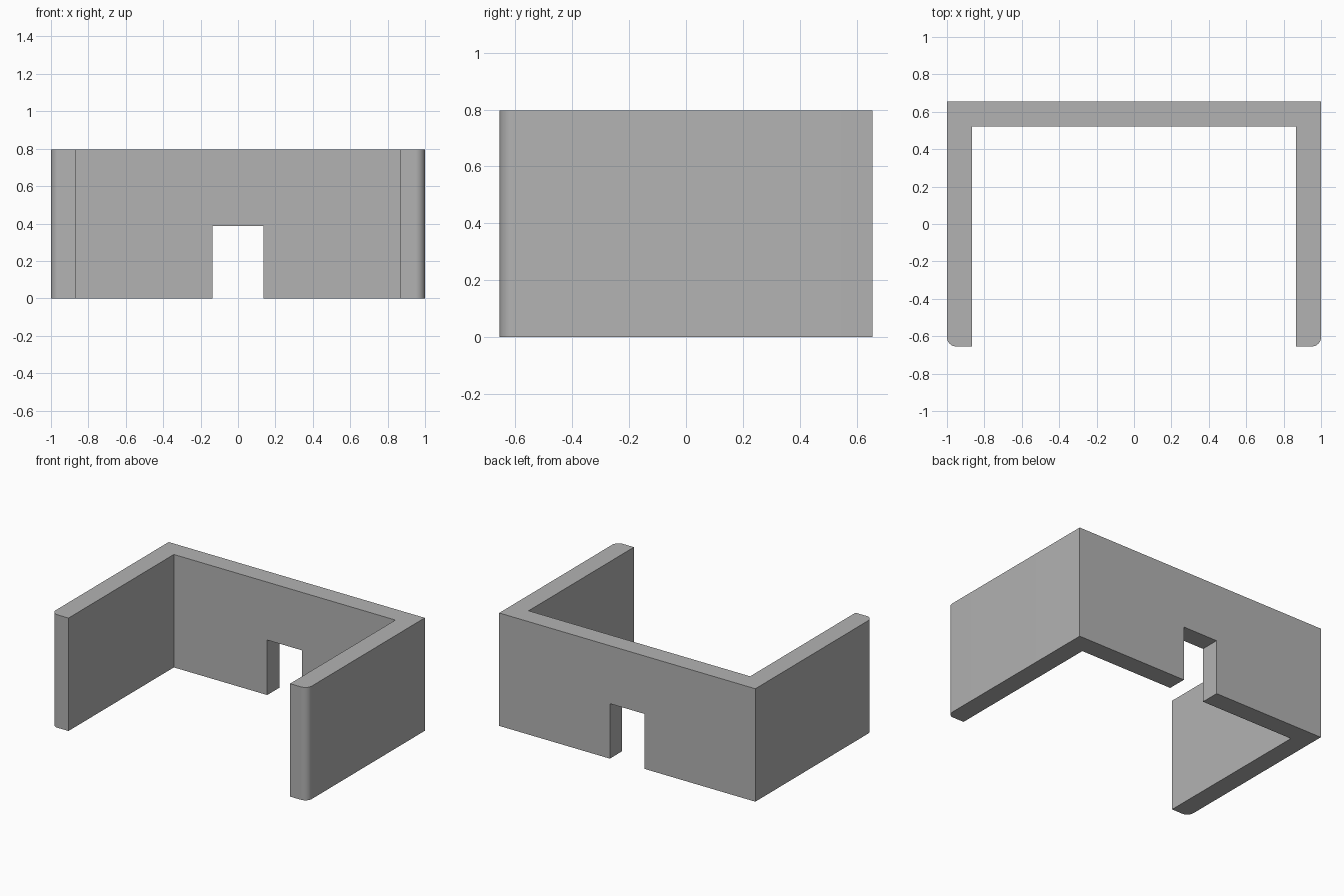
import bpy
import bmesh
from math import cos, sin, pi, radians

# Remove the default cube
cube = bpy.data.objects.get("Cube")
if cube:
    bpy.data.objects.remove(cube, do_unlink=True)

HALF_X, HALF_Y, HEIGHT = 1.0, 0.655, 0.797
WALL = 0.135
ROUND = 0.05
DOOR_HALF, DOOR_TOP = 0.136, 0.388

# Plain grey material
grey = bpy.data.materials.new("plain grey")
grey.use_nodes = True
colour = (0.45, 0.45, 0.45, 1)
grey.diffuse_color = colour
grey.node_tree.nodes["Principled BSDF"].inputs["Base Color"].default_value = colour


def extrude_outline(name, outline, bottom, top):
    """Make a closed prism from a plan outline."""
    bm = bmesh.new()
    face = bm.faces.new([bm.verts.new((x, y, bottom)) for x, y in outline])
    result = bmesh.ops.extrude_face_region(bm, geom=[face])
    verts = [v for v in result["geom"] if isinstance(v, bmesh.types.BMVert)]
    bmesh.ops.translate(bm, verts=verts, vec=(0, 0, top - bottom))
    bmesh.ops.recalc_face_normals(bm, faces=bm.faces)
    mesh = bpy.data.meshes.new(name)
    bm.to_mesh(mesh)
    bm.free()
    mesh.materials.append(grey)
    obj = bpy.data.objects.new(name, mesh)
    bpy.context.collection.objects.link(obj)
    return obj


# Half of the U-shaped plan, with a rounded outer front corner
STEPS = 10
half = [(HALF_X - WALL, HALF_Y - WALL), (HALF_X - WALL, -HALF_Y)]
for i in range(STEPS + 1):
    a = -pi / 2 + i / STEPS * pi / 2
    half.append((HALF_X - ROUND + ROUND * cos(a), -HALF_Y + ROUND + ROUND * sin(a)))
half.append((HALF_X, HALF_Y))

# Mirror the half plan and raise the walls
outline = half + [(-x, y) for x, y in reversed(half)]
walls = extrude_outline("u_shaped_walls", outline, 0, HEIGHT)

# Cut the doorway through the back wall
door_plan = [(-DOOR_HALF, 0), (DOOR_HALF, 0), (DOOR_HALF, 1), (-DOOR_HALF, 1)]
cutter = extrude_outline("doorway_cutter", door_plan, -0.2, DOOR_TOP)
cutter.hide_render = True
cut = walls.modifiers.new("doorway", "BOOLEAN")
cut.operation = "DIFFERENCE"
cut.solver = "EXACT"
cut.object = cutter

bpy.ops.object.select_all(action="DESELECT")
walls.select_set(True)
bpy.context.view_layer.objects.active = walls
bpy.ops.object.modifier_apply(modifier=cut.name)
bpy.data.objects.remove(cutter, do_unlink=True)

# Smooth the rounded corners, keep the rest sharp
bpy.ops.object.shade_smooth_by_angle(angle=radians(30))
